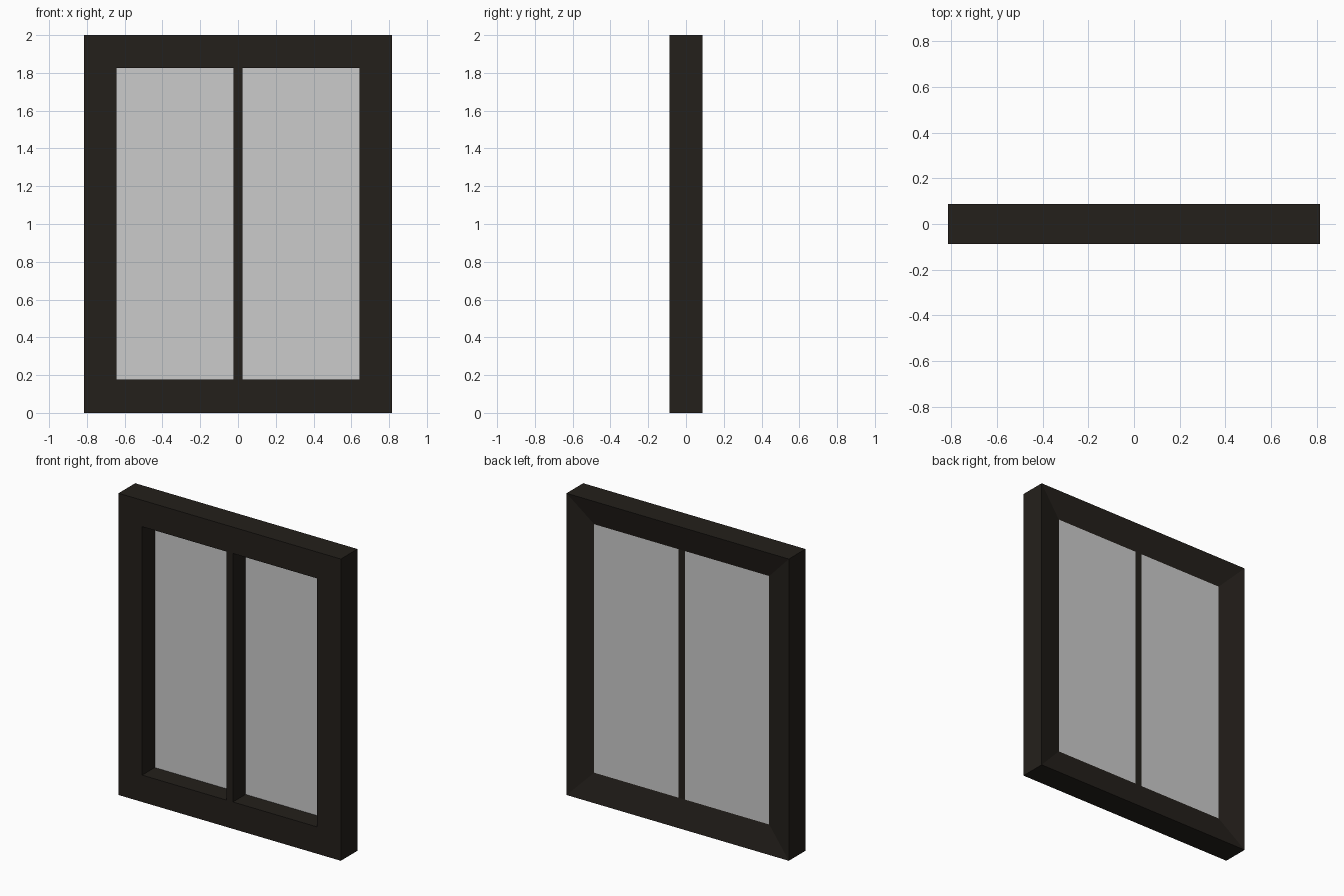
import bpy, bmesh

if "Cube" in bpy.data.objects:
    bpy.data.objects.remove(bpy.data.objects["Cube"])

W, H, D = 0.815, 2.0, 0.087      # half width, height, half depth
IW, Z0, Z1 = 0.642, 0.178, 1.825  # opening
GY, MW = 0.045, 0.024            # glass depth, mullion half width

dark = bpy.data.materials.new("dark_wood")
dark.diffuse_color = (0.0175, 0.0142, 0.011, 1)
dark.use_nodes = True
dark.node_tree.nodes["Principled BSDF"].inputs["Base Color"].default_value = dark.diffuse_color


def finish(bm, name, mat=None):
    bmesh.ops.recalc_face_normals(bm, faces=bm.faces)
    me = bpy.data.meshes.new(name)
    bm.to_mesh(me)
    bm.free()
    if mat:
        me.materials.append(mat)
    ob = bpy.data.objects.new(name, me)
    bpy.context.collection.objects.link(ob)
    return ob


def ring(bm, x0, x1, y, z0, z1):
    return [bm.verts.new(p) for p in
            ((x0, y, z0), (x1, y, z0), (x1, y, z1), (x0, y, z1))]


def bridge(bm, a, b):
    for i in range(4):
        j = (i + 1) % 4
        bm.faces.new((a[i], a[j], b[j], b[i]))


# Frame: flat front, back sloping in from the outer edge to the glass
bm = bmesh.new()
rings = [ring(bm, -W, W, -D, 0, H), ring(bm, -W, W, D, 0, H),
         ring(bm, -IW, IW, GY, Z0, Z1), ring(bm, -IW, IW, -D, Z0, Z1)]
for i in range(4):
    bridge(bm, rings[i], rings[(i + 1) % 4])
finish(bm, "window_frame", dark)

# Centre mullion, flush with frame front and glass back
bm = bmesh.new()
a = ring(bm, -MW, MW, -D, Z0, Z1)
b = ring(bm, -MW, MW, GY, Z0, Z1)
bridge(bm, a, b)
bm.faces.new(a)
bm.faces.new(b)
finish(bm, "mullion", dark)

# Two glass panes
for name, x0, x1 in (("left_pane", -IW, -MW), ("right_pane", MW, IW)):
    bm = bmesh.new()
    bm.faces.new(ring(bm, x0, x1, GY, Z0, Z1))
    finish(bm, name)
